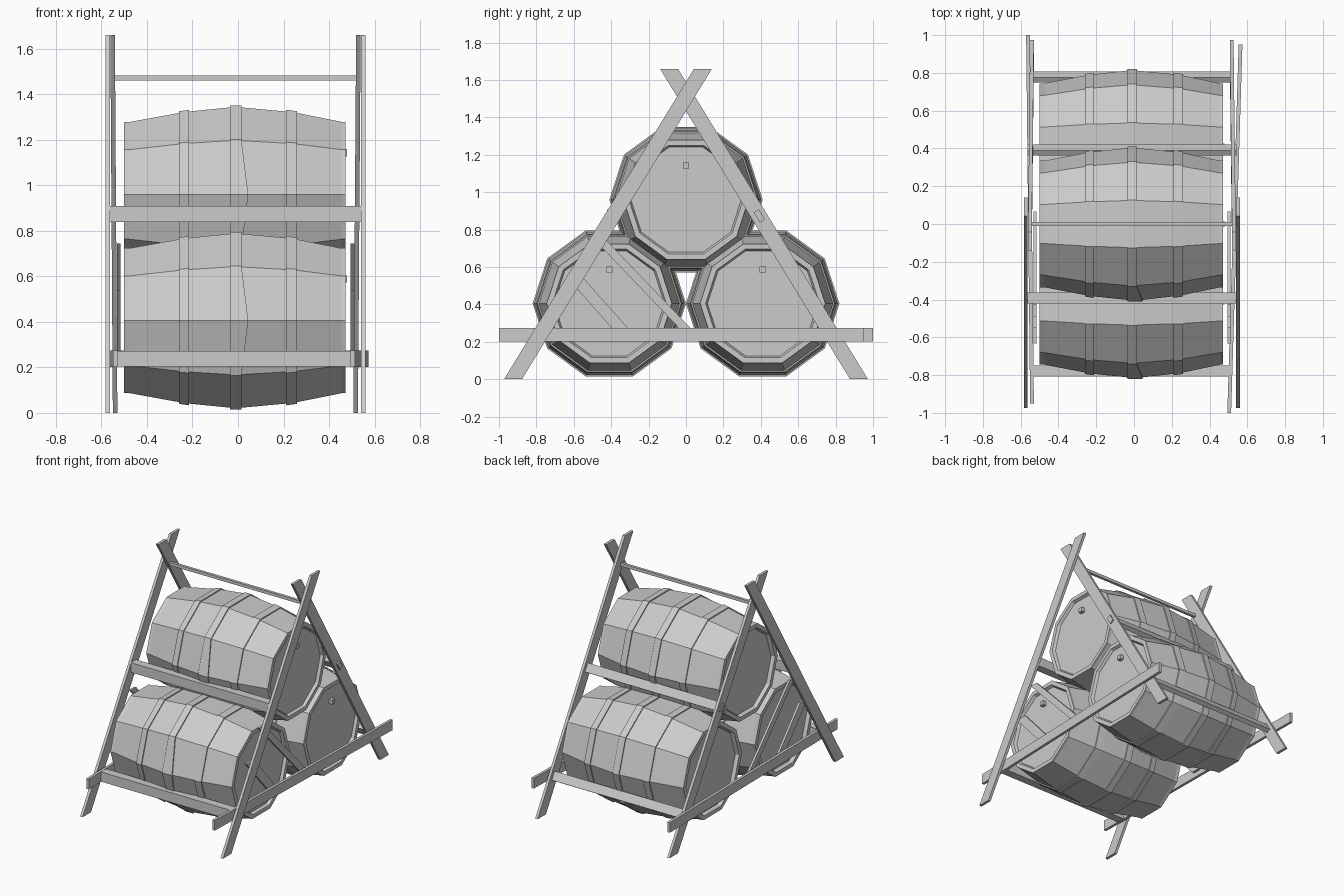
import bpy
import bmesh
from math import cos, sin, pi
from mathutils import Vector

cube = bpy.data.objects.get("Cube")
if cube:
    bpy.data.objects.remove(cube, do_unlink=True)

GREY = (0.6, 0.6, 0.6, 1.0)
mat = bpy.data.materials.new("plain_grey")
mat.use_nodes = True
mat.diffuse_color = GREY
mat.node_tree.nodes["Principled BSDF"].inputs["Base Color"].default_value = GREY


def finish(name, bm):
    """Turn a bmesh into a flat shaded object."""
    bmesh.ops.recalc_face_normals(bm, faces=bm.faces)
    mesh = bpy.data.meshes.new(name)
    bm.to_mesh(mesh)
    bm.free()
    mesh.materials.append(mat)
    obj = bpy.data.objects.new(name, mesh)
    bpy.context.collection.objects.link(obj)
    return obj


def skin(bm, rings):
    """Bridge successive rings and cap both ends."""
    for a, b in zip(rings, rings[1:]):
        n = len(a)
        for i in range(n):
            j = (i + 1) % n
            bm.faces.new((a[i], a[j], b[j], b[i]))
    bm.faces.new(rings[0])
    bm.faces.new(rings[-1])


def bar(name, start, end, u, v):
    """Plank from start to end; u and v are the half extents of its cut ends."""
    bm = bmesh.new()
    u, v = Vector(u), Vector(v)
    rings = [[bm.verts.new(Vector(p) + a * u + b * v)
              for a, b in ((-1, -1), (1, -1), (1, 1), (-1, 1))]
             for p in (start, end)]
    skin(bm, rings)
    return finish(name, bm)


# Barrel outline as (x, radius): recessed lids, rims, bulging body, three hoops
SIDES = 10
HOOP_EDGE = 0.015
PROFILE = [
    (-0.475, 0.295), (-0.5, 0.305), (-0.5, 0.335), (-0.475, 0.335),
    (-0.26, 0.376), (-0.26, 0.384), (-0.215, 0.391), (-0.215, 0.383),
    (-0.035, 0.402), (-0.035, 0.41), (HOOP_EDGE, 0.41), (HOOP_EDGE, 0.402),
    (0.21, 0.383), (0.21, 0.391), (0.26, 0.384), (0.26, 0.376),
    (0.455, 0.335), (0.472, 0.335), (0.472, 0.305), (0.452, 0.295),
]


def barrel(name, y, z):
    bm = bmesh.new()
    rings = []
    for x, r in PROFILE:
        ring = []
        for i in range(SIDES):
            a = 2 * pi * i / SIDES
            # the middle hoop flares at its front corner
            flare = 0.03 if x == HOOP_EDGE and i == SIDES // 2 else 0
            ring.append(bm.verts.new((x + flare, y + r * cos(a), z + r * sin(a))))
        rings.append(ring)
    skin(bm, rings)
    finish(name, bm)
    # square bung on the lid
    bar(name + "_bung", (0.44, y, z + 0.183), (0.48, y, z + 0.183),
        (0, 0.016, 0), (0, 0, 0.016))


barrel("top_barrel", 0, 0.96)
barrel("front_barrel", -0.41, 0.405)
barrel("back_barrel", 0.41, 0.405)

# Crossed legs of each end frame: x at the foot and at the top
THICK = (0.01, 0, 0)
for name, side, foot, top in (
        ("left_front_leg", -1, 0.551, 0.551), ("left_back_leg", 1, 0.517, 0.529),
        ("right_front_leg", -1, -0.573, -0.573), ("right_back_leg", 1, -0.54, -0.551)):
    bar(name, (foot, side * 0.925, 0), (top, -side * 0.091, 1.66), THICK, (0, 0.048, 0))

# Base rails, woven inside the front legs and outside the back legs
RAIL = (0, 0, 0.037)
bar("left_base_rail", (0.504, -1, 0.238), (0.564, 0.95, 0.238), THICK, RAIL)
bar("right_base_rail", (-0.54, -0.95, 0.238), (-0.561, 1, 0.238), THICK, RAIL)

# Diagonal braces behind the front legs
for label, x in (("left", 0.503), ("right", -0.524)):
    bar(label + "_long_brace", (x, 0.035, 0.23), (x, -0.458, 0.745),
        (0.008, 0, 0), (0, 0.031, 0))
    bar(label + "_short_brace", (x, -0.315, 0.23), (x, -0.59, 0.54),
        (0.008, 0, 0), (0, 0.043, 0))

# Cross beams that carry the barrels; the back ones lean with their legs
along = Vector((0, -0.52, 0.85)) * 0.0315
across = Vector((0, 0.85, 0.52)) * 0.016
for label, y, z, x0, x1 in (("upper", 0.392, 0.873, -0.563, 0.543),
                            ("lower", 0.778, 0.238, -0.542, 0.515)):
    bar("front_" + label + "_beam", (x0, -y, z), (x1, -y, z),
        (0, 0.03, 0), (0, 0, 0.035))
    bar("back_" + label + "_beam", (x0, y, z), (x1, y, z), across, along)

# Thin ridge pole
bar("ridge_pole", (-0.545, 0, 1.472), (0.525, 0, 1.472), (0, 0.01, 0), (0, 0, 0.011))
